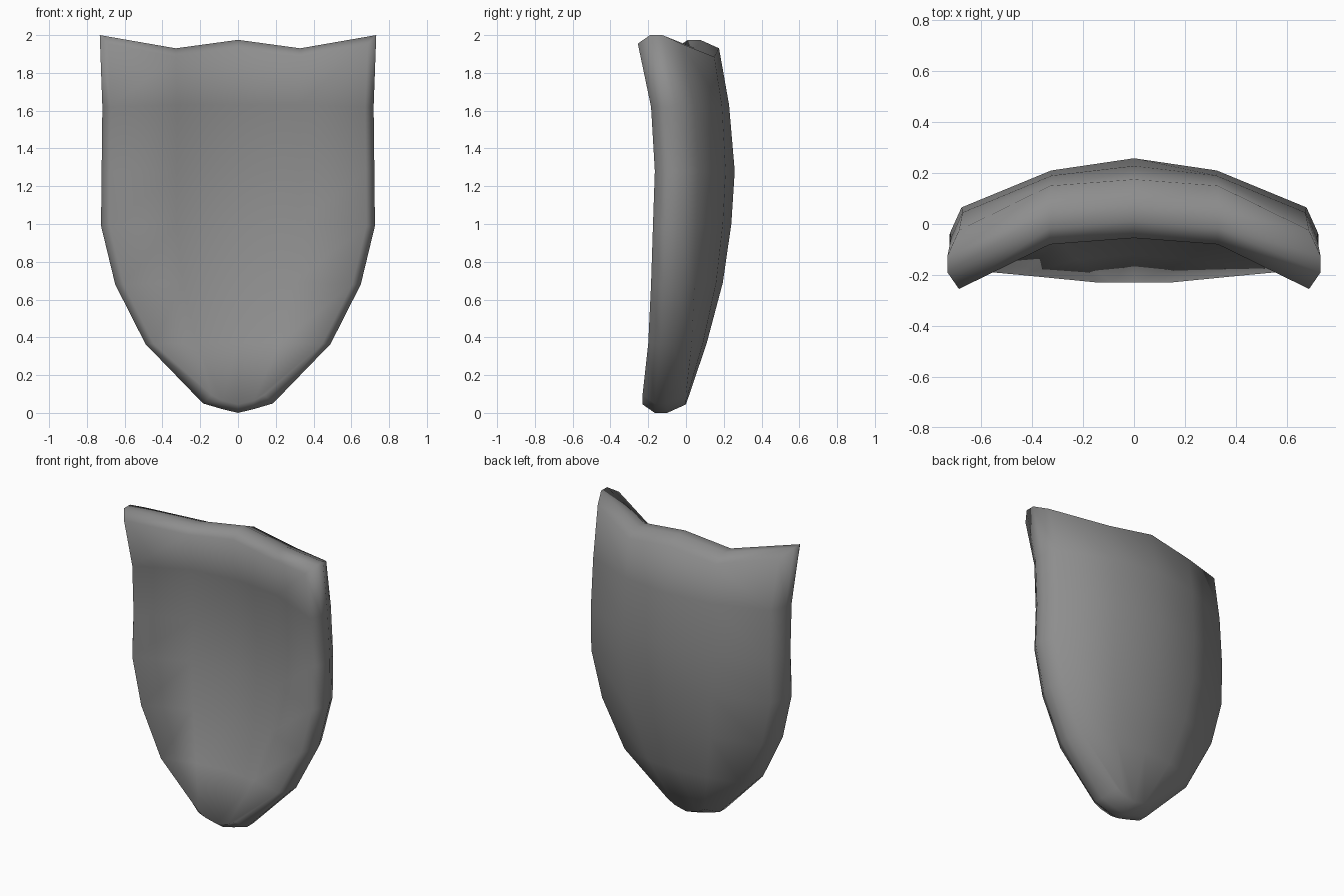
import bpy, bmesh

if "Cube" in bpy.data.objects:
    bpy.data.objects.remove(bpy.data.objects["Cube"], do_unlink=True)

# One row per height: half width, z at (centre, middle, edge), back depth at (centre, middle, edge)
ROWS = [
    (0.185, (0.0, 0.02, 0.05), (0.0, 0.0, 0.0)),
    (0.49, (0.37, 0.37, 0.365), (0.11, 0.09, 0.03)),
    (0.65, (0.69, 0.69, 0.68), (0.195, 0.16, 0.045)),
    (0.725, (1.0, 1.0, 0.99), (0.24, 0.195, 0.055)),
    (0.722, (1.28, 1.28, 1.28), (0.258, 0.21, 0.065)),
    (0.718, (1.63, 1.63, 1.62), (0.228, 0.19, 0.045)),
    (0.732, (1.975, 1.93, 2.0), (0.175, 0.15, -0.025)),
]
COLUMNS = range(-2, 3)
MIDDLE = 0.45
THICKNESS = 0.23
BEVEL = 0.045
LAST = len(ROWS) - 1


def point(row, col, forward, inset):
    """Place a grid point, pulled in from the outline by inset."""
    width, heights, depths = ROWS[row]
    k = abs(col)
    x = (0, MIDDLE * width, width - inset)[k]
    z = heights[k]
    if row == 0:
        z += inset
    elif row == LAST:
        z -= inset
    return (x if col > 0 else -x, depths[k] - forward, z)


bm = bmesh.new()


def layer(forward, inset, keys):
    return {k: bm.verts.new(point(*k, forward, inset)) for k in keys}


# Outline order around the shield
grid = [(r, c) for r in range(LAST + 1) for c in COLUMNS]
rim = [(0, c) for c in COLUMNS]
rim += [(r, 2) for r in range(1, LAST + 1)]
rim += [(LAST, c) for c in (1, 0, -1, -2)]
rim += [(r, -2) for r in range(LAST - 1, 0, -1)]

# Curved back, hollow front and the two outer rings of the rounded rim
back = layer(0, BEVEL, grid)
outer_back = layer(0.1, 0, rim)
outer_front = layer(0.165, 0, rim)
front = layer(THICKNESS, BEVEL, grid)

for face in (back, front):
    for r in range(LAST):
        for c in COLUMNS[:-1]:
            bm.faces.new([face[k] for k in ((r, c), (r, c + 1), (r + 1, c + 1), (r + 1, c))])

for a, b in ((back, outer_back), (outer_back, outer_front), (outer_front, front)):
    for i, k in enumerate(rim):
        n = rim[(i + 1) % len(rim)]
        bm.faces.new((a[k], a[n], b[n], b[k]))

bmesh.ops.recalc_face_normals(bm, faces=bm.faces)
mesh = bpy.data.meshes.new("shield_plate")
bm.to_mesh(mesh)
bm.free()
mesh.shade_smooth()

# Plain grey colour
grey = bpy.data.materials.new("plain_grey")
grey.use_nodes = True
colour = (0.27, 0.27, 0.27, 1)
grey.diffuse_color = colour
grey.node_tree.nodes["Principled BSDF"].inputs["Base Color"].default_value = colour
mesh.materials.append(grey)

shield = bpy.data.objects.new("shield_plate", mesh)
bpy.context.collection.objects.link(shield)
